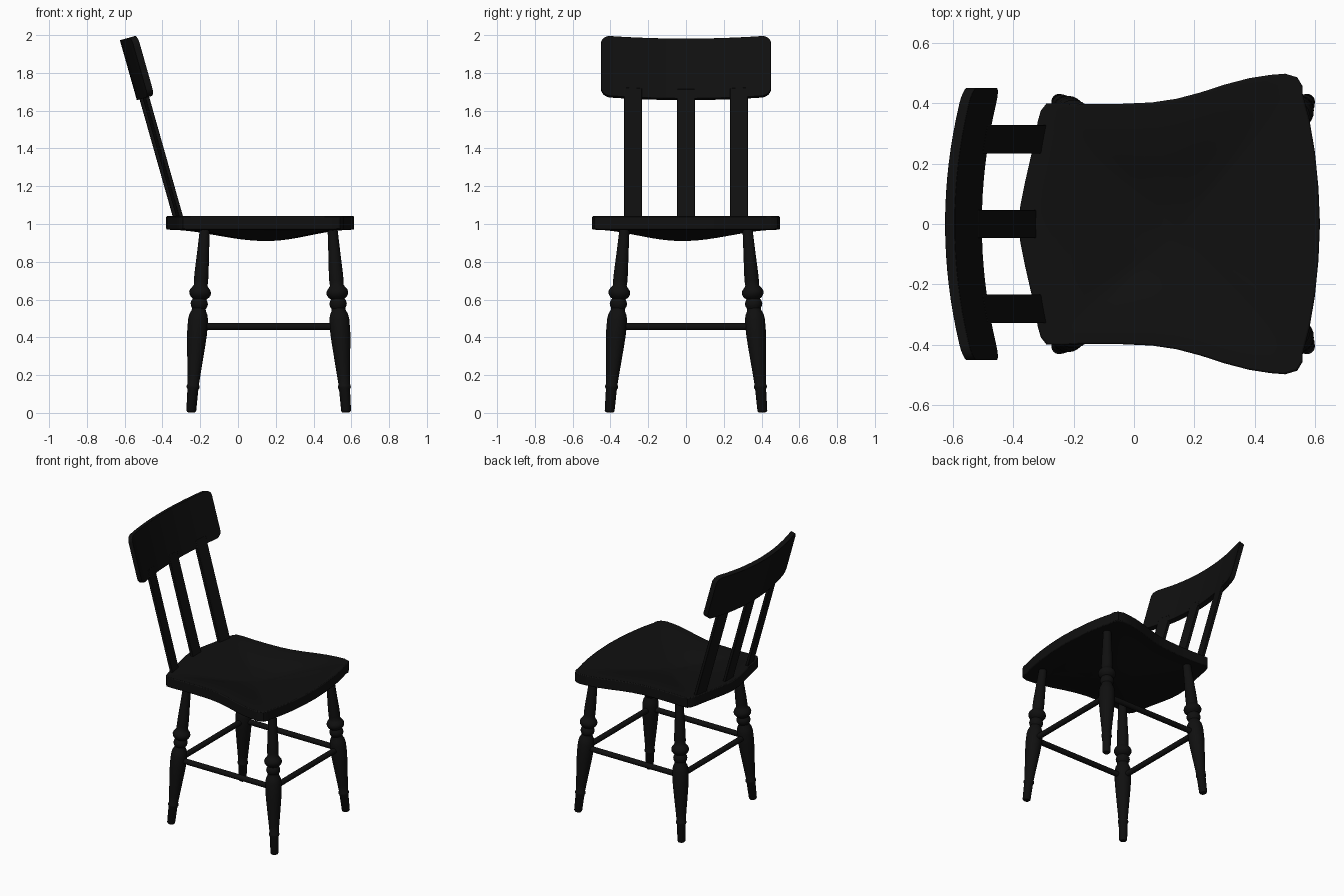
import bpy, bmesh, math
from mathutils import Vector

if "Cube" in bpy.data.objects:
    bpy.data.objects.remove(bpy.data.objects["Cube"])

black = bpy.data.materials.new("black_paint")
black.diffuse_color = (0.005, 0.005, 0.005, 1)
black.use_nodes = True
black.node_tree.nodes["Principled BSDF"].inputs["Base Color"].default_value = black.diffuse_color


def loft(name, rings, bevel=0.0, cap=True):
    """Skin a list of closed rings of points and cap both ends."""
    bm = bmesh.new()
    vs = [[bm.verts.new(p) for p in ring] for ring in rings]
    n = len(vs[0])
    for a, b in zip(vs, vs[1:]):
        for i in range(n):
            j = (i + 1) % n
            bm.faces.new((a[i], a[j], b[j], b[i]))
    if cap:
        bm.faces.new(vs[0])
        bm.faces.new(vs[-1])
    bmesh.ops.recalc_face_normals(bm, faces=bm.faces[:])
    me = bpy.data.meshes.new(name)
    bm.to_mesh(me)
    bm.free()
    me.materials.append(black)
    ob = bpy.data.objects.new(name, me)
    bpy.context.collection.objects.link(ob)
    bpy.ops.object.select_all(action='DESELECT')
    ob.select_set(True)
    bpy.context.view_layer.objects.active = ob
    bpy.ops.object.shade_smooth_by_angle(angle=math.radians(40))
    if bevel:
        m = ob.modifiers.new("edge", 'BEVEL')
        m.width, m.segments, m.limit_method = bevel, 2, 'ANGLE'
        m.angle_limit = math.radians(50)
    return ob


def turned(name, a, b, profile, sides=24):
    """Turned spindle from a to b; profile holds (fraction, radius)."""
    a, b = Vector(a), Vector(b)
    q = (b - a).to_track_quat('Z', 'Y')
    rings = []
    for t, r in profile:
        rings.append([a.lerp(b, t) + q @ Vector((r * math.cos(2 * math.pi * i / sides),
                                                 r * math.sin(2 * math.pi * i / sides), 0))
                      for i in range(sides)])
    return loft(name, rings)


TILT = math.radians(15.8)
UP = Vector((-math.sin(TILT), 0, math.cos(TILT)))
OUT = Vector((math.cos(TILT), 0, math.sin(TILT)))
BASE = Vector((-0.324, 0, 1.0))


def panel(name, yc, half_w, s0, s1, thick, corner, shift=0.0, bevel=0.004):
    """Board following the leaning, curved plane of the chair back."""
    ys = [-half_w + corner * (1 - math.cos(math.pi / 2 * i / 6)) for i in range(7)] if corner else [-half_w]
    flat = half_w - corner
    ys += [-flat + 2 * flat * i / 16 for i in range(1, 16)] + [-y for y in reversed(ys)]
    rings = []
    for y in ys:
        e = max(0, abs(y) - flat)
        cut = 0.85 * (corner - math.sqrt(max(0, corner ** 2 - e ** 2)))
        ring = []
        for s, n in ((s0 + cut, -thick / 2), (s0 + cut, thick / 2),
                     (s1 - cut, thick / 2), (s1 - cut, -thick / 2)):
            Y = yc + y
            ring.append(BASE + UP * s + OUT * (n + shift + 0.31 * Y * Y) + Vector((0, Y, 0)))
        rings.append(ring)
    return loft(name, rings, bevel)


# Dished seat: half outline mirrored, rings shrinking to the middle of the dip
half = [(0.615, 0), (0.61, 0.12), (0.598, 0.24), (0.58, 0.345), (0.558, 0.43), (0.558, 0.455),
        (0.54, 0.485), (0.50, 0.497), (0.45, 0.493), (0.38, 0.482), (0.30, 0.461), (0.22, 0.435),
        (0.14, 0.414), (0.06, 0.402), (-0.05, 0.397), (-0.17, 0.397), (-0.24, 0.401),
        (-0.29, 0.398), (-0.308, 0.375), (-0.318, 0.34), (-0.335, 0.25), (-0.36, 0.14), (-0.376, 0.06), (-0.38, 0)]
outline = half + [(x, -y) for x, y in reversed(half[1:-1])]
centre = Vector((0.15, -0.02))
steps = [0.01] + [i / 12 for i in range(1, 13)]


def seat_ring(f, z):
    dip = 0.06 * 0.5 * (1 + math.cos(math.pi * f))
    return [(*centre.lerp(Vector(p), f), z - dip) for p in outline]


loft("seat", [seat_ring(f, 1.042) for f in steps] + [seat_ring(f, 0.97) for f in reversed(steps)], 0.006)

# Turned legs
leg = [(0, 0.020), (0.008, 0.026), (0.125, 0.029), (0.133, 0.034), (0.143, 0.034), (0.152, 0.030),
       (0.2, 0.034), (0.28, 0.041), (0.36, 0.048), (0.43, 0.053), (0.50, 0.053), (0.53, 0.048),
       (0.55, 0.038), (0.562, 0.036), (0.574, 0.043), (0.588, 0.046), (0.602, 0.043), (0.614, 0.036),
       (0.624, 0.048), (0.637, 0.056), (0.650, 0.058), (0.663, 0.054), (0.676, 0.044), (0.688, 0.036),
       (0.71, 0.038), (0.76, 0.037), (0.86, 0.032), (1, 0.026)]
LEGS = {"front": ((0.573, 0.405), (0.50, 0.325)), "back": ((-0.248, 0.405), (-0.175, 0.325))}
joint = {}
for pos, (foot, top) in LEGS.items():
    for side, sy in (("left", 1), ("right", -1)):
        a = Vector((foot[0], sy * foot[1], 0.003))
        b = Vector((top[0], sy * top[1], 0.98))
        turned(f"{pos}_{side}_leg", a, b, leg)
        joint[pos, side] = a.lerp(b, 0.465)

# Stretchers joining neighbouring legs
rod = [(0, 0.019), (1, 0.019)]
for side in ("left", "right"):
    turned(f"{side}_stretcher", joint["front", side], joint["back", side], rod, 16)
for pos in ("front", "back"):
    turned(f"{pos}_stretcher", joint[pos, "left"], joint[pos, "right"], rod, 16)

# Back slats and curved top rail
for name, y in (("left", 0.28), ("middle", 0.0), ("right", -0.28)):
    panel(f"{name}_back_slat", y, 0.047, 0.0, 0.74, 0.02, 0, bevel=0.003)
panel("top_rail", 0, 0.45, 0.688, 1.018, 0.034, 0.05, -0.008, 0.006)
